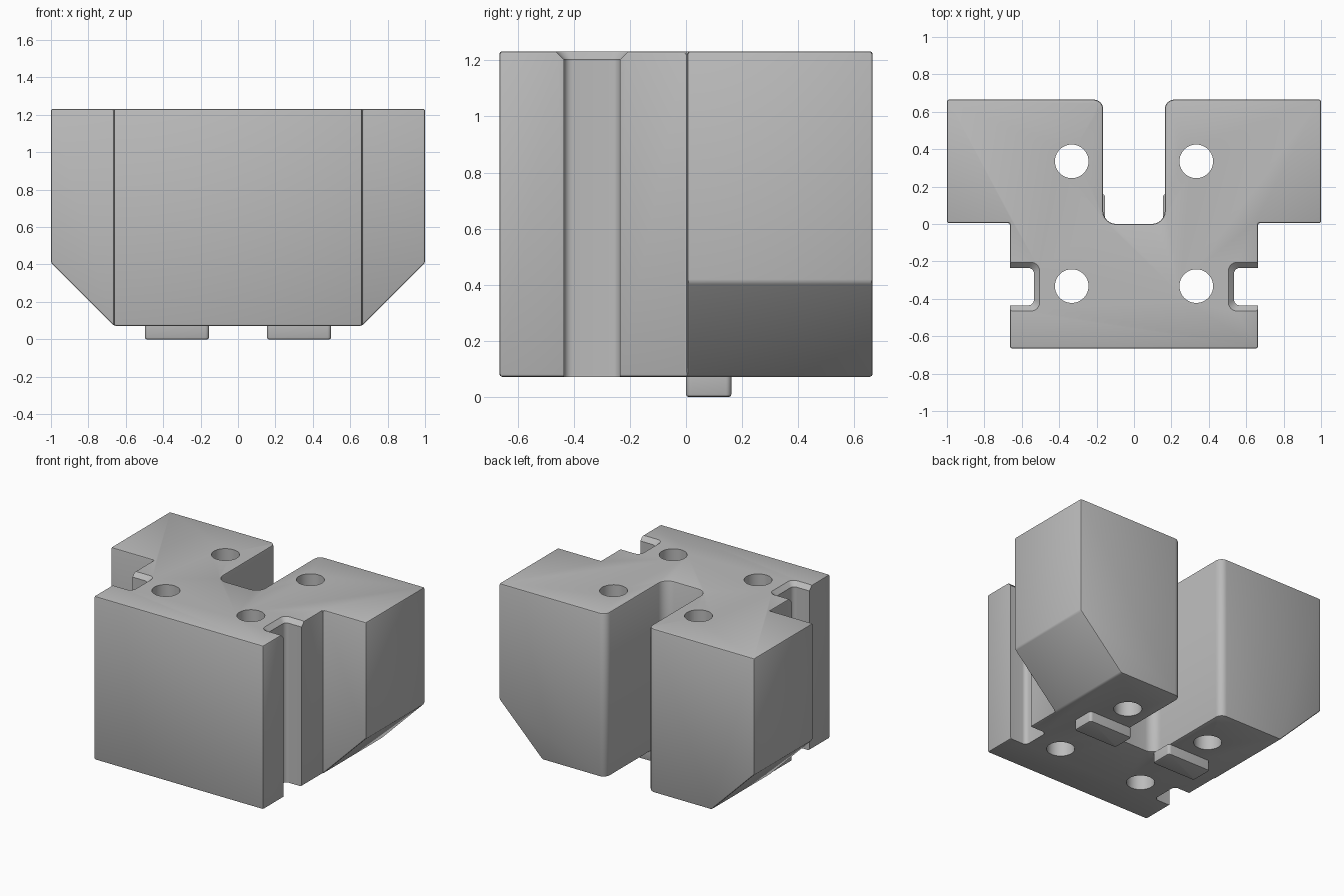
import bpy, bmesh, math
from mathutils import Vector

cube = bpy.data.objects.get("Cube")
if cube:
    bpy.data.objects.remove(cube, do_unlink=True)

BASE, TOP = 0.072, 1.232
WAIST, HALF, SLOT = 0.663, 0.665, 0.165

grey = bpy.data.materials.new("plain grey")
grey.use_nodes = True
grey.diffuse_color = (0.5, 0.5, 0.5, 1)
grey.node_tree.nodes["Principled BSDF"].inputs["Base Color"].default_value = (0.5, 0.5, 0.5, 1)


def rounded(corners, steps=6):
    """Outline from (x, y, radius) right-angle corners."""
    points = []
    for i, (x, y, r) in enumerate(corners):
        p = Vector((x, y))
        if r == 0:
            points.append(p)
            continue
        a = (Vector(corners[i - 1][:2]) - p).normalized()
        b = (Vector(corners[(i + 1) % len(corners)][:2]) - p).normalized()
        for s in range(steps + 1):
            t = s / steps * math.pi / 2
            points.append(p + r * (a * (1 - math.sin(t)) + b * (1 - math.cos(t))))
    return points


def box_outline(x0, x1, y0, y1, r):
    return rounded([(x0, y0, r), (x1, y0, r), (x1, y1, r), (x0, y1, r)])


def loft(name, rings):
    """Closed solid through (outline, z) rings."""
    bm = bmesh.new()
    loops = [[bm.verts.new((p.x, p.y, z)) for p in pts] for pts, z in rings]
    n = len(loops[0])
    for low, high in zip(loops, loops[1:]):
        for i in range(n):
            j = (i + 1) % n
            bm.faces.new((low[i], low[j], high[j], high[i]))
    bm.faces.new(loops[0][::-1])
    bm.faces.new(loops[-1])
    bmesh.ops.recalc_face_normals(bm, faces=bm.faces)
    mesh = bpy.data.meshes.new(name)
    bm.to_mesh(mesh)
    bm.free()
    mesh.materials.append(grey)
    ob = bpy.data.objects.new(name, mesh)
    bpy.context.collection.objects.link(ob)
    return ob


def select(ob):
    bpy.ops.object.select_all(action='DESELECT')
    ob.select_set(True)
    bpy.context.view_layer.objects.active = ob


def soften(ob, width):
    mod = ob.modifiers.new("edge bevel", 'BEVEL')
    mod.width = width
    mod.segments = 2
    mod.limit_method = 'ANGLE'
    mod.angle_limit = math.radians(35)
    mod.use_clamp_overlap = False
    select(ob)
    bpy.ops.object.modifier_apply(modifier=mod.name)


def cut(ob, cutter):
    cutter.hide_render = True
    mod = ob.modifiers.new("cut", 'BOOLEAN')
    mod.operation = 'DIFFERENCE'
    mod.solver = 'EXACT'
    mod.object = cutter
    select(ob)
    bpy.ops.object.modifier_apply(modifier=mod.name)
    bpy.data.objects.remove(cutter, do_unlink=True)


# Block with wide rear wings and a rounded rear slot
half = [(WAIST, -HALF, 0), (WAIST, 0.005, 0), (1, 0.005, 0), (1, HALF, 0),
        (SLOT, HALF, 0.05), (SLOT, 0, 0.07)]
outline = rounded(half + [(-x, y, r) for x, y, r in reversed(half)])
block = loft("block", [(outline, BASE), (outline, TOP)])

# Sloped undersides of the wings
bm = bmesh.new()
bm.from_mesh(block.data)
for side in (1, -1):
    bmesh.ops.bisect_plane(bm, geom=bm.verts[:] + bm.edges[:] + bm.faces[:], dist=0.0001,
                           plane_co=(side * WAIST, 0, BASE), plane_no=(side, 0, -1),
                           clear_outer=True)
    bmesh.ops.holes_fill(bm, edges=[e for e in bm.edges if e.is_boundary], sides=0)
bmesh.ops.recalc_face_normals(bm, faces=bm.faces)
bm.to_mesh(block.data)
bm.free()
soften(block, 0.01)

# Side grooves, flared at the top
for side in (1, -1):
    rings = []
    for grow, z in ((0, -0.1), (0, TOP - 0.03), (0.06, TOP + 0.03)):
        pts = box_outline(0.535 - grow, 0.85, -0.435 - grow, -0.235 + grow, 0.03 + grow / 2)
        rings.append(([Vector((side * p.x, p.y)) for p in pts], z))
    cut(block, loft("groove_cutter", rings))

# Four vertical bolt holes
for x in (-0.333, 0.333):
    for y in (-0.332, 0.335):
        circle = [Vector((x + 0.09 * math.cos(a), y + 0.09 * math.sin(a)))
                  for a in (math.tau * i / 40 for i in range(40))]
        cut(block, loft("hole_cutter", [(circle, -0.1), (circle, TOP + 0.1)]))

# Two small feet beside the slot
feet = []
for name, side in (("left_foot", 1), ("right_foot", -1)):
    x0, x1 = sorted((side * 0.155, side * 0.498))
    pts = box_outline(x0, x1, 0, 0.162, 0.02)
    foot = loft(name, [(pts, 0), (pts, BASE + 0.02)])
    soften(foot, 0.01)
    feet.append(foot)
    # Keep the bolt hole and slot clear above the foot
    for v in foot.data.vertices:
        if v.co.z > BASE:
            v.co.z = BASE + 0.002

for ob in [block] + feet:
    select(ob)
    bpy.ops.object.shade_smooth_by_angle(angle=math.radians(30))
